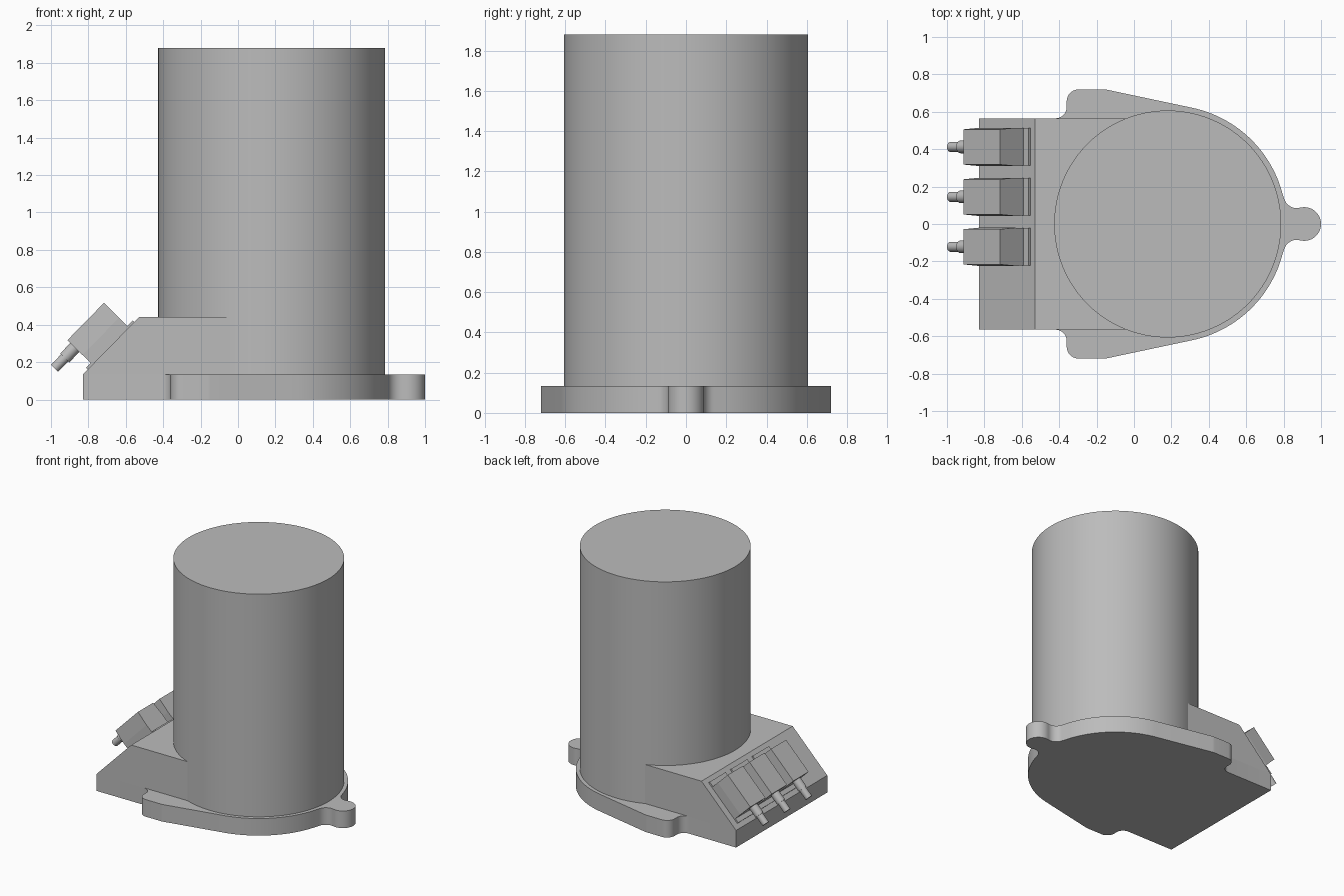
import bpy, bmesh, math
from mathutils import Vector, Matrix

cube = bpy.data.objects.get("Cube")
if cube:
    bpy.data.objects.remove(cube, do_unlink=True)

grey = bpy.data.materials.new("plain_grey")
grey.use_nodes = True
colour = (0.5, 0.5, 0.5, 1)
grey.diffuse_color = colour
grey.node_tree.nodes["Principled BSDF"].inputs["Base Color"].default_value = colour

CX, R = 0.18, 0.607        # housing axis and radius
PLATE, HALF = 0.134, 0.565  # base thickness, block half width


def finish(name, bm, smooth=False):
    bmesh.ops.recalc_face_normals(bm, faces=bm.faces)
    mesh = bpy.data.meshes.new(name)
    bm.to_mesh(mesh)
    bm.free()
    mesh.materials.append(grey)
    obj = bpy.data.objects.new(name, mesh)
    bpy.context.collection.objects.link(obj)
    if smooth:
        bpy.ops.object.select_all(action='DESELECT')
        obj.select_set(True)
        bpy.context.view_layer.objects.active = obj
        bpy.ops.object.shade_smooth_by_angle(angle=math.radians(30))
    return obj


def extrude(name, points, offset, smooth=False):
    bm = bmesh.new()
    face = bm.faces.new([bm.verts.new(p) for p in points])
    out = bmesh.ops.extrude_face_region(bm, geom=[face])
    verts = [g for g in out["geom"] if isinstance(g, bmesh.types.BMVert)]
    bmesh.ops.translate(bm, verts=verts, vec=offset)
    return finish(name, bm, smooth)


def arc(cx, cy, r, start, end, steps=10):
    angles = [math.radians(start + (end - start) * i / steps) for i in range(steps + 1)]
    return [(cx + r * math.cos(a), cy + r * math.sin(a)) for a in angles]


# Base plate: half outline from the end tab round to the block, then mirrored
half = arc(0.91, 0, 0.09, 0, 104.5, 14)
half += arc(0.87, 0.155, 0.07, 284.5, 192.7)[1:]
half += arc(CX, 0, 0.635, 12.7, 78.5, 28)[1:]
half += arc(-0.165, 0.62, 0.1, 78.5, 90, 3)
half += arc(-0.295, 0.655, 0.065, 90, 180)
half += arc(-0.42, 0.625, 0.06, 0, -90)
half += [(-0.83, HALF)]
outline = half + [(x, -y) for x, y in reversed(half[1:])]
extrude("base_plate", [(x, y, 0) for x, y in outline], (0, 0, PLATE), True)

# Sloped block under the sockets
profile = [(-0.83, PLATE), (-0.53, 0.44), (0.1, 0.44), (0.1, PLATE)]
extrude("sloped_block", [(x, -HALF, z) for x, z in profile], (0, 2 * HALF, 0))

# Main cylindrical housing
top = 1.88
bm = bmesh.new()
bmesh.ops.create_cone(bm, cap_ends=True, segments=96, radius1=R, radius2=R,
                      depth=top - PLATE,
                      matrix=Matrix.Translation((CX, 0, (top + PLATE) / 2)))
finish("cylinder_housing", bm, True)

# Slope frame: u climbs the slope, v is sideways, h stands off it
u = Vector((0.30, 0, 0.306)).normalized()
v = Vector((0, 1, 0))
h = u.cross(v)
slope = Matrix((u, v, h)).transposed().to_4x4()
slope.translation = h * h.dot(Vector((-0.83, 0, PLATE)))


def slope_box(name, y, u0, u1, h0, h1, w0, w1):
    bm = bmesh.new()
    bmesh.ops.create_cube(bm, size=1)
    for p in bm.verts:
        width = w1 if p.co.z > 0 else w0
        p.co = slope @ Vector((u1 if p.co.x > 0 else u0,
                               y + math.copysign(width, p.co.y),
                               h1 if p.co.z > 0 else h0))
    finish(name, bm)


def slope_pin(name, y, u0, u1, height, r):
    bm = bmesh.new()
    place = Matrix.Translation(((u0 + u1) / 2, y, height))
    turn = Matrix.Rotation(math.pi / 2, 4, 'Y')
    bmesh.ops.create_cone(bm, cap_ends=True, segments=24, radius1=r, radius2=r,
                          depth=u1 - u0, matrix=slope @ place @ turn)
    finish(name, bm, True)


# Three cable connectors in a row
for i, y in enumerate((0.412, 0.145, -0.122), 1):
    slope_box(f"connector_plate_{i}", y, -0.447, -0.092, -0.01, 0.012, 0.1, 0.1)
    slope_box(f"connector_base_{i}", y, -0.412, -0.133, 0, 0.074, 0.1, 0.102)
    slope_box(f"connector_body_{i}", y, -0.412, -0.133, 0.074, 0.187, 0.102, 0.094)
    slope_pin(f"cable_collar_{i}", y, -0.49, -0.40, 0.131, 0.034)
    slope_pin(f"cable_tip_{i}", y, -0.567, -0.48, 0.131, 0.027)
